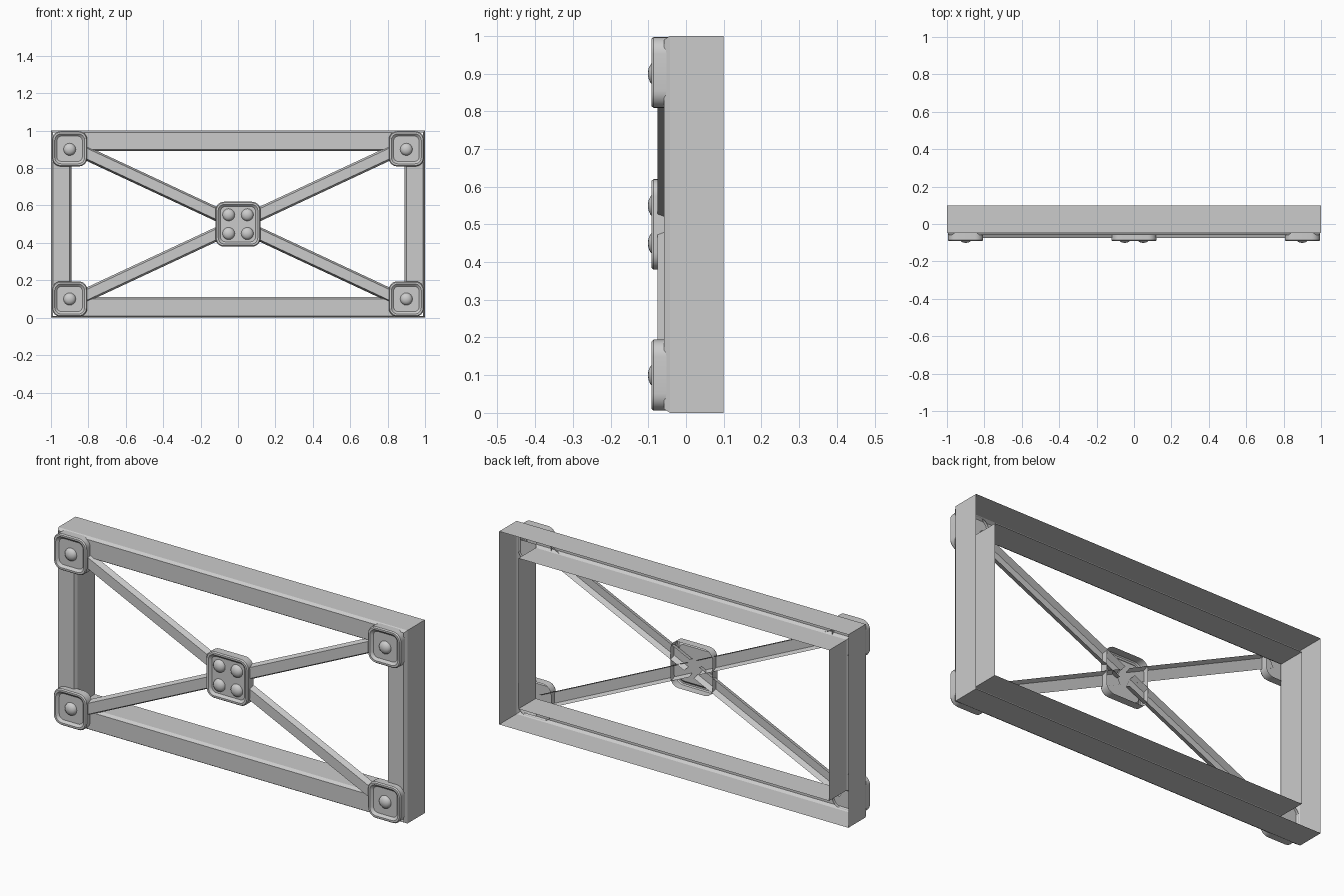
import bpy, bmesh, math

if "Cube" in bpy.data.objects:
    bpy.data.objects.remove(bpy.data.objects["Cube"])

grey = bpy.data.materials.new("light grey")
grey.diffuse_color = (0.6, 0.6, 0.6, 1)
grey.use_nodes = True
grey.node_tree.nodes["Principled BSDF"].inputs["Base Color"].default_value = grey.diffuse_color


def rounded(cx, cz, h, y, r):
    """Rounded square in the xz plane, counter-clockwise from the front."""
    pts = []
    for k, (sx, sz) in enumerate([(1, 1), (-1, 1), (-1, -1), (1, -1)]):
        for i in range(7):
            a = math.radians(90 * k + 15 * i)
            pts.append((cx + sx * (h - r) + r * math.cos(a), y,
                        cz + sz * (h - r) + r * math.sin(a)))
    return pts


def rect(hx, hz, y):
    return [(-hx, y, 0.5 - hz), (hx, y, 0.5 - hz), (hx, y, 0.5 + hz), (-hx, y, 0.5 + hz)]


def circle(cx, cz, r, y, n=16):
    return [(cx + r * math.cos(2 * math.pi * i / n), y,
             cz + r * math.sin(2 * math.pi * i / n)) for i in range(n)]


def loft(bm, loops, cap=False):
    """Skin a series of closed loops, optionally closing the last one."""
    rows = [[bm.verts.new(p) for p in loop] for loop in loops]
    for a, b in zip(rows, rows[1:]):
        n = len(a)
        for i in range(n):
            j = (i + 1) % n
            bm.faces.new((a[i], a[j], b[j], b[i]))
    if cap:
        bm.faces.new(rows[-1])


def finish(bm, name, angle=30):
    me = bpy.data.meshes.new(name)
    bm.to_mesh(me)
    bm.free()
    me.materials.append(grey)
    ob = bpy.data.objects.new(name, me)
    bpy.context.collection.objects.link(ob)
    bpy.ops.object.select_all(action='DESELECT')
    ob.select_set(True)
    bpy.context.view_layer.objects.active = ob
    bpy.ops.object.shade_smooth_by_angle(angle=math.radians(angle))


# Frame: open-backed channel with bevelled front edges
W, INS, FRONT, SHOULDER, BACK = 0.11, 0.01, -0.058, -0.042, 0.10
bm = bmesh.new()
loft(bm, [rect(1, 0.5, BACK), rect(1, 0.5, SHOULDER), rect(1 - INS, 0.5 - INS, FRONT)])
ix, iz = 1 - W + INS, 0.5 - W + INS
loft(bm, [rect(ix, iz, FRONT), rect(1 - W, 0.5 - W, SHOULDER), rect(1 - W, 0.5 - W, BACK)])
# Front strips stop short of the corners, which the corner plates cover
ox, oz = 1 - INS, 0.5 - INS
for x0, x1, z0, z1 in [(-ix, ix, iz, oz), (-ix, ix, -oz, -iz),
                       (ix, ox, -iz, iz), (-ox, -ix, -iz, iz)]:
    bm.faces.new([bm.verts.new((x, FRONT, 0.5 + z))
                  for x, z in [(x0, z0), (x1, z0), (x1, z1), (x0, z1)]])
finish(bm, "frame")

# Diagonal braces: shallow open-backed channels running out from the centre
slope = math.atan(0.467)
section = [(-0.036, -0.045), (-0.026, -0.075), (0.026, -0.075), (0.036, -0.045)]
for k, a in enumerate([slope, math.pi - slope, math.pi + slope, -slope]):
    bm = bmesh.new()
    c, s = math.cos(a), math.sin(a)
    rows = [[bm.verts.new((d * c - o * s, y, 0.5 + d * s + o * c)) for o, y in section]
            for d in (0.03, 0.95)]
    for i in range(3):
        bm.faces.new((rows[0][i], rows[1][i], rows[1][i + 1], rows[0][i + 1]))
    finish(bm, f"brace_{k + 1}")


def plate(name, cx, cz, h, rivets):
    """Dished rounded plate, open at the back, with domed rivets."""
    bm = bmesh.new()
    loft(bm, [rounded(cx, cz, h, -0.045, 0.045),
              rounded(cx, cz, h, -0.086, 0.045),
              rounded(cx, cz, h - 0.005, -0.092, 0.040),
              rounded(cx, cz, h - 0.014, -0.092, 0.034),
              rounded(cx, cz, h - 0.026, -0.080, 0.026)], cap=True)
    finish(bm, name)
    bm = bmesh.new()
    for rx, rz in rivets:
        loft(bm, [circle(rx, rz, 0.033 * math.cos(t), -0.080 - 0.021 * math.sin(t))
                  for t in (0, 0.4, 0.8, 1.15, 1.45)], cap=True)
    finish(bm, name + "_rivets", 50)


# Centre plate and corner plates
plate("centre_plate", 0, 0.5, 0.12,
      [(sx * 0.05, 0.5 + sz * 0.05) for sx in (-1, 1) for sz in (-1, 1)])
for sx, side in ((-1, "left"), (1, "right")):
    for z, level in ((0.1, "lower"), (0.9, "upper")):
        plate(f"{level}_{side}_plate", sx * 0.9, z + (0.003 if z > 0.5 else -0.0),
              0.094, [(sx * 0.9, z)])
